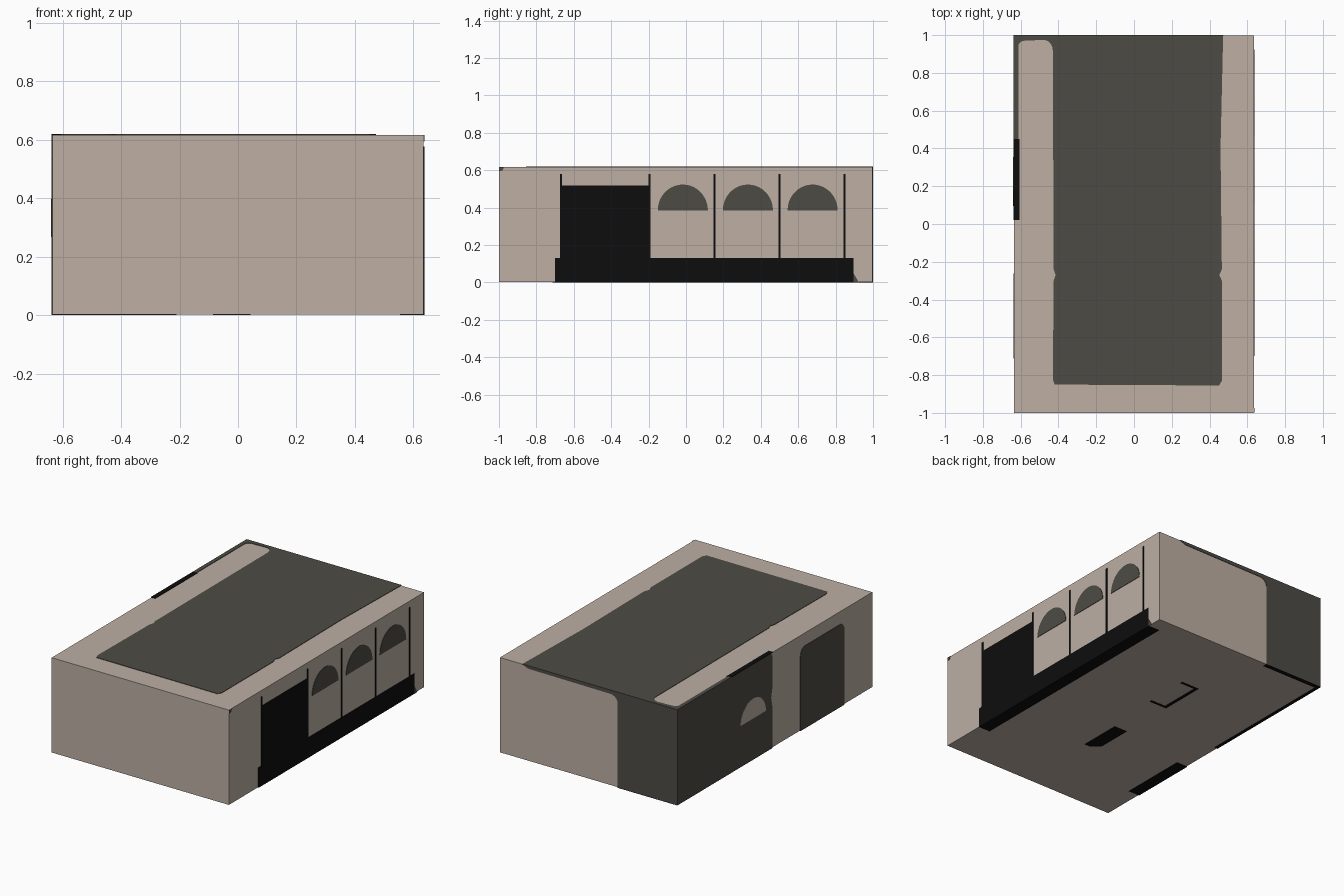
import bpy, bmesh, math

if "Cube" in bpy.data.objects:
    bpy.data.objects.remove(bpy.data.objects["Cube"])

def material(name, rgb):
    m = bpy.data.materials.new(name)
    m.diffuse_color = (*rgb, 1)
    m.use_nodes = True
    m.node_tree.nodes["Principled BSDF"].inputs["Base Color"].default_value = m.diffuse_color
    return m

BEIGE = material("beige_plaster", (0.51, 0.43, 0.37))
DARK = material("dark_grey", (0.076, 0.071, 0.060))
BLACK = material("black", (0.004, 0.004, 0.004))

# outer limits and plate thickness
X, Y, Z, T = 0.638, 1.0, 0.62, 0.003

# each side maps flat (a, b) and outward offset d to 3D
SIDES = {
    "right":  lambda a, b, d: (X - T + d, a, b),
    "left":   lambda a, b, d: (-X + T - d, a, b),
    "front":  lambda a, b, d: (a, -Y + T - d, b),
    "back":   lambda a, b, d: (a, Y - T + d, b),
    "top":    lambda a, b, d: (a, b, Z - T + d),
    "bottom": lambda a, b, d: (a, b, T - d),
}

def finish(name, bm, mat):
    bmesh.ops.recalc_face_normals(bm, faces=bm.faces)
    me = bpy.data.meshes.new(name)
    bm.to_mesh(me)
    bm.free()
    me.materials.append(mat)
    ob = bpy.data.objects.new(name, me)
    bpy.context.collection.objects.link(ob)
    return ob

def plate(name, side, pts, mat, lo=0.0, hi=T):
    """Thin extruded outline lying on one side of the block."""
    bm, f = bmesh.new(), SIDES[side]
    low = [bm.verts.new(f(a, b, lo)) for a, b in pts]
    top = [bm.verts.new(f(a, b, hi)) for a, b in pts]
    bm.faces.new(low)
    bm.faces.new(top)
    n = len(pts)
    for i in range(n):
        j = (i + 1) % n
        bm.faces.new((low[i], low[j], top[j], top[i]))
    return finish(name, bm, mat)

def rect(a0, a1, b0, b1):
    return [(a0, b0), (a1, b0), (a1, b1), (a0, b1)]

def arc(cx, cy, rx, ry, start, end, n):
    return [(cx + rx * math.cos(math.radians(start + (end - start) * i / n)),
             cy + ry * math.sin(math.radians(start + (end - start) * i / n)))
            for i in range(n + 1)]

def round_top(a0, a1, b0, b1, r):
    return ([(a0, b0), (a1, b0)] + arc(a1 - r, b1 - r, r, r, 0, 90, 5)
            + arc(a0 + r, b1 - r, r, r, 90, 180, 5))

# main block
bm = bmesh.new()
bmesh.ops.create_cube(bm, size=1)
for v in bm.verts:
    v.co.x *= 2 * (X - T)
    v.co.y *= 2 * (Y - T)
    v.co.z = T + (v.co.z + 0.5) * (Z - 2 * T)
finish("building_block", bm, BEIGE)
# beige front skin brings the block to its full length
plate("front_skin", "front", rect(-X + T, X - T, T, Z - T), BEIGE)

# dark roof field, running round the beige left border
roof = ([(-0.42, -0.85), (0.45, -0.855), (0.465, -0.83), (0.465, -0.30), (0.452, -0.27),
         (0.465, -0.24), (0.458, 0.4), (0.472, Y), (-X, Y), (-X, 0.45), (-0.612, 0.45)]
        + arc(-0.582, 0.94, 0.03, 0.03, 180, 90, 4)
        + arc(-0.48, 0.92, 0.05, 0.055, 90, 0, 5)
        + [(-0.425, -0.24), (-0.415, -0.27), (-0.425, -0.30), (-0.43, -0.82)])
plate("roof_field", "top", roof, DARK)
plate("roof_edge_strip", "top", rect(-X, -0.607, 0.02, 0.45), BLACK)

# right side: base, door, posts and arched windows
plate("right_base", "right", rect(-0.70, 0.895, 0, 0.13), BLACK)
plate("right_base_end", "right", [(0.895, 0), (0.925, 0), (0.895, 0.05)], DARK)
plate("right_door", "right", rect(-0.664, -0.20, 0.13, 0.517), BLACK)
for i, y in enumerate((-0.668, -0.195, 0.153, 0.50, 0.847)):
    plate(f"post_{i + 1}", "right", rect(y - 0.006, y + 0.006, 0.13, 0.578), BLACK, hi=T * 1.3)
for i, y in enumerate((-0.017, 0.331, 0.677)):
    plate(f"arched_window_{i + 1}", "right",
          arc(y, 0.385, 0.134, 0.138, 0, 180, 20), DARK)
plate("right_corner_mark", "right",
      [(-0.997, 0.595), (-0.98, 0.598), (-0.973, 0.617), (-0.997, 0.617)], DARK)
plate("front_corner_mark", "front",
      [(0.615, 0.617), (0.625, 0.607), (0.635, 0.605), (0.635, 0.617)], DARK)

# left side: large dark wall with a beige arch, and a dark doorway
wall = ([(Y - T, T), (Y - T, Z - T)] + arc(0.055, Z - T - 0.03, 0.03, 0.03, 90, 180, 4)
        + [(0.025, 0.40), (0.04, 0.33), (0.025, 0.26), (0.025, T)])
plate("left_dark_wall", "left", wall, DARK)
plate("left_arch", "left", arc(0.225, 0.268, 0.13, 0.13, 0, 180, 20), BEIGE, lo=T * 0.5, hi=T * 1.5)
plate("left_doorway", "left", round_top(-0.713, -0.262, T, 0.535, 0.05), DARK)

# back: dark corner with a thin band along the top edge
back = ([(-X + T, T), (-0.21, T)]
        + arc(-0.16, 0.545, 0.05, 0.05, 180, 90, 5)
        + [(0.43, 0.60), (0.475, Z - T), (-X + T, Z - T)])
plate("back_dark_corner", "back", back, DARK)

# underside marks
plate("under_right_base", "bottom", rect(0.555, X, -0.70, 0.895), BLACK)
plate("under_left_doorway", "bottom", rect(-X, -0.56, -0.713, -0.262), BLACK)
plate("under_left_wall", "bottom", rect(-X, -0.617, 0.025, 0.972), BLACK)
plate("under_back_corner", "bottom", rect(-X, -0.21, 0.972, Y), BLACK)
plate("under_hatch", "bottom",
      [(-0.083, -0.40), (-0.03, -0.45), (0.01, -0.45), (0.01, -0.17), (-0.083, -0.17)], BLACK)
# three-sided hatch outline
plate("under_outline", "bottom",
      [(0.042, 0.20), (-0.085, 0.20), (-0.085, 0.505), (0.042, 0.505),
       (0.042, 0.49), (-0.065, 0.49), (-0.065, 0.215), (0.042, 0.215)], BLACK)
